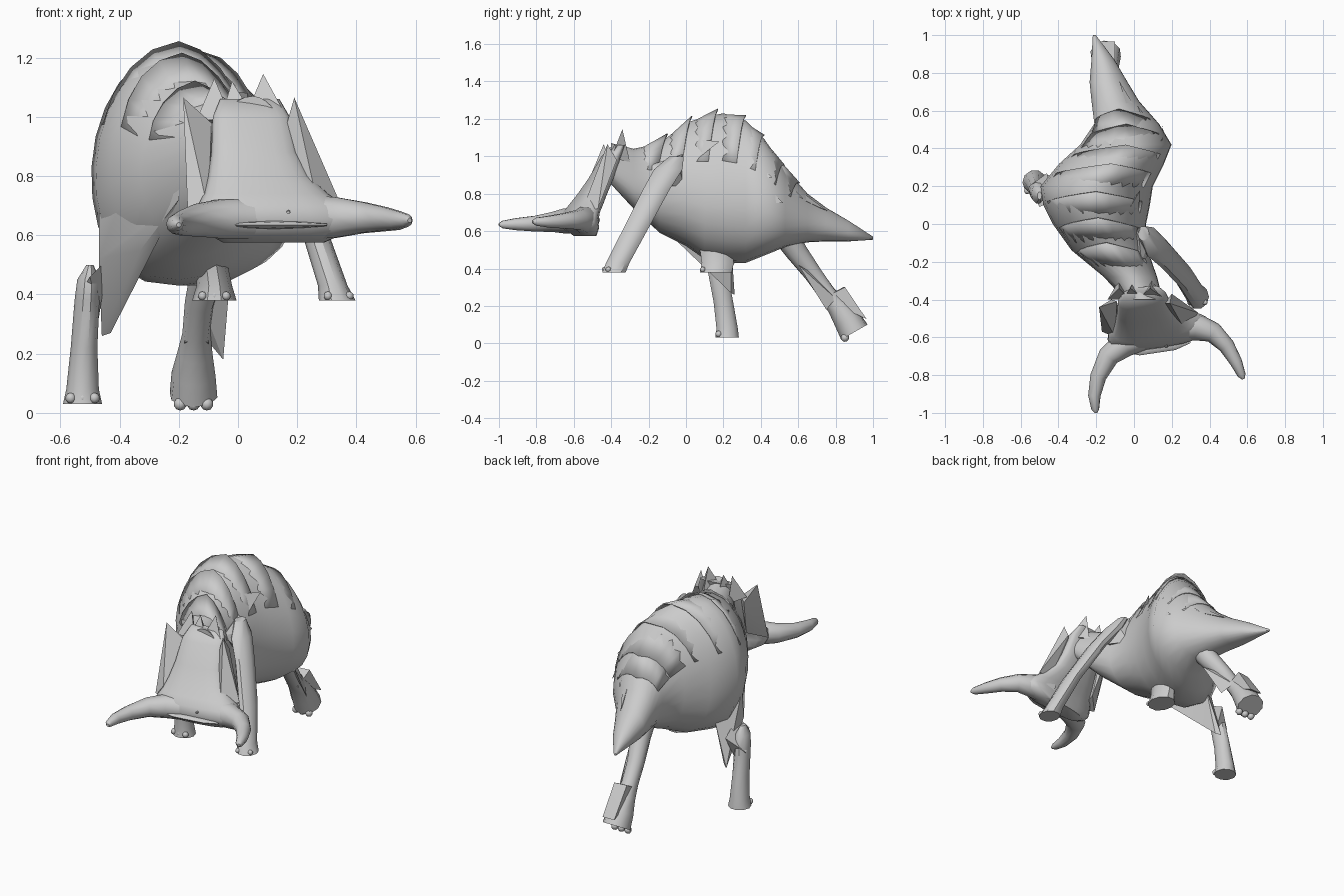
import bpy, bmesh, math
from mathutils import Vector

if "Cube" in bpy.data.objects:
    bpy.data.objects.remove(bpy.data.objects["Cube"])

grey = bpy.data.materials.new("hide_grey")
grey.use_nodes = True
grey.diffuse_color = (0.6, 0.6, 0.6, 1)
grey.node_tree.nodes["Principled BSDF"].inputs["Base Color"].default_value = (0.6, 0.6, 0.6, 1)


def finish(name, bm, angle=40):
    bmesh.ops.recalc_face_normals(bm, faces=bm.faces)
    mesh = bpy.data.meshes.new(name)
    bm.to_mesh(mesh)
    bm.free()
    mesh.materials.append(grey)
    ob = bpy.data.objects.new(name, mesh)
    bpy.context.collection.objects.link(ob)
    bpy.ops.object.select_all(action='DESELECT')
    ob.select_set(True)
    bpy.context.view_layer.objects.active = ob
    bpy.ops.object.shade_smooth_by_angle(angle=math.radians(angle))
    return ob


def skin(name, rings, angle=40):
    """Join closed rings of points into a capped skin."""
    bm = bmesh.new()
    loops = [[bm.verts.new(p) for p in r] for r in rings]
    n = len(loops[0])
    for a, b in zip(loops, loops[1:]):
        for i in range(n):
            j = (i + 1) % n
            bm.faces.new((a[i], a[j], b[j], b[i]))
    bm.faces.new(loops[0])
    bm.faces.new(loops[-1])
    return finish(name, bm, angle)


def circle(n):
    return [math.tau * i / n for i in range(n)]


def bent(value, power):
    return math.copysign(abs(value) ** power, value)


def loft(name, stations, across, depth, n=16, angle=40, power=1):
    """Stations are x, y, z, half width, half depth; a low power squares the section."""
    u, v = Vector(across), Vector(depth)
    return skin(name, [[Vector(s[:3]) + u * s[3] * bent(math.cos(t), power)
                        + v * s[4] * bent(math.sin(t), power) for t in circle(n)]
                       for s in stations], angle)


def tube(name, path, n=10):
    """Round limb along a path of x, y, z, radius."""
    pts = [Vector(p[:3]) for p in path]
    rings = []
    for i, p in enumerate(pts):
        d = (pts[min(i + 1, len(pts) - 1)] - pts[max(i - 1, 0)]).normalized()
        u = d.cross(Vector((0.1, 0, 1))).normalized()
        v = d.cross(u)
        rings.append([p + path[i][3] * (u * math.cos(t) + v * math.sin(t)) for t in circle(n)])
    return skin(name, rings)


def hull(name, points, angle=25):
    """Faceted solid wrapped around a few points."""
    bm = bmesh.new()
    for p in points:
        bm.verts.new(p)
    res = bmesh.ops.convex_hull(bm, input=bm.verts)
    bmesh.ops.delete(bm, geom=[g for g in res["geom_interior"] if isinstance(g, bmesh.types.BMVert)],
                     context='VERTS')
    return finish(name, bm, angle)


def toes(name, centre, step, radius):
    for k in (-1, 0, 1):
        bm = bmesh.new()
        bmesh.ops.create_uvsphere(bm, u_segments=8, v_segments=5, radius=radius)
        for v in bm.verts:
            v.co += Vector(centre) + Vector(step) * k
        finish(f"{name}_{k + 2}", bm)


# Trunk and tail: lopsided sections, full low on the right and sloping on the left
trunk = [(.05, -.4, .96, .1, .11), (-.02, -.28, .88, .14, .16), (-.13, -.14, .83, .2, .24),
         (-.185, .0, .85, .245, .33), (-.2, .1, .83, .28, .38), (-.2, .2, .83, .295, .4),
         (-.12, .32, .81, .275, .38), (-.045, .42, .78, .24, .31), (-.04, .53, .725, .17, .21),
         (-.1, .65, .67, .125, .13), (-.135, .75, .635, .1, .09), (-.165, .87, .6, .06, .055),
         (-.21, 1, .562, .008, .008)]


def rim(s, t, lift=1.0):
    c, h = math.cos(t), math.sin(t)
    x = c * (1 - .2 * h) if c > 0 else bent(c, .75 if h < 0 else .95) * (1 - .06 * h)
    return Vector((s[0] + s[3] * lift * x, s[1], s[2] + s[4] * lift * h))


def section(y):
    for a, b in zip(trunk, trunk[1:]):
        if a[1] <= y <= b[1]:
            f = (y - a[1]) / (b[1] - a[1])
            return [p + (q - p) * f for p, q in zip(a, b)]


skin("trunk", [[rim(s, t) for t in circle(24)] for s in trunk], 60)

# Overlapping back bands, each lifting toward a pointed rear edge
for k, tip in enumerate((-.1, .03, .17, .32, .42, .53, .61)):
    bm = bmesh.new()
    front, rear = [], []
    for i in range(9):
        t = math.radians(90 + 17 * (i - 4))
        peak = 1 - abs(i - 4) / 4
        front.append(bm.verts.new(rim(section(tip - .13), t, .99)))
        rear.append(bm.verts.new(rim(section(tip - .05 + .05 * peak), t, 1.005 + .075 * peak)))
    for i in range(8):
        bm.faces.new((front[i], front[i + 1], rear[i + 1], rear[i]))
    band = finish(f"back_band_{k + 1}", bm, 60)
    band.modifiers.new("thickness", 'SOLIDIFY').thickness = 0.006

# Loose flank scales lying along the side
for k, (y, turn) in enumerate(((.08, 35), (.36, 25), (.42, 5), (.53, 35), (.66, 50))):
    t = math.radians(turn)
    hull(f"flank_scale_{k + 1}", [rim(section(y + .1), t, 1.1), rim(section(y - .03), t + .2, .97),
                                  rim(section(y - .03), t - .2, .97), rim(section(y + .05), t, .95)])

# Head: shield-like face running down to a broad muzzle
loft("face", [(.04, -.36, 1.06, .1, .025), (.045, -.4, 1.0, .13, .045), (.055, -.455, .88, .145, .06),
              (.07, -.5, .8, .17, .07), (.095, -.535, .74, .21, .08), (.115, -.56, .7, .25, .085),
              (.13, -.57, .655, .27, .085), (.13, -.56, .615, .25, .08), (.12, -.54, .575, .17, .05)],
     (1, .16, 0), (-.16, 1, 0), 20, 60, .75)
loft("lower_lip", [(x, -.67 + .15 * x, .635, w, d) for x, w, d in
                   ((-.04, .005, .004), (.03, .03, .01), (.12, .03, .014), (.22, .03, .01), (.3, .005, .004))],
     (0, 1, 0), (0, 0, 1), 8)
for side, x in (("right", .08), ("left", .17)):
    tube(f"{side}_nostril", [(x, -.62, .68, .008), (x, -.655, .677, .006)], 8)

# Sweeping horns at the muzzle corners
tube("right_horn", [(.04, -.6, .655, .07), (-.05, -.635, .655, .07), (-.135, -.7, .65, .057),
                    (-.19, -.81, .64, .043), (-.21, -.91, .637, .033), (-.205, -.98, .635, .021),
                    (-.2, -1, .635, .008)])
tube("left_horn", [(.22, -.54, .66, .08), (.33, -.545, .66, .072), (.42, -.575, .66, .055),
                   (.49, -.645, .655, .043), (.54, -.73, .65, .033), (.57, -.8, .65, .022),
                   (.58, -.82, .65, .008)])

# Crest spikes and cheek blades
for side, tip, low, high in (("right", (-.08, -.34, 1.13), -.14, -.02),
                             ("middle", (-.02, -.34, 1.12), -.06, .06),
                             ("left", (.085, -.34, 1.145), .02, .17)):
    hull(f"crest_spike_{side}", [tip, (low, -.4, .99), (high, -.4, .99), (low / 2 + high / 2, -.3, .97)])
hull("right_cheek_blade", [(-.185, -.44, 1.065), (-.09, -.41, .98), (-.18, -.47, .97), (-.17, -.57, .68),
                           (-.1, -.6, .68), (-.08, -.48, .72), (-.12, -.4, .95)])
hull("left_cheek_blade", [(.19, -.42, 1.065), (.16, -.42, .96), (.2, -.37, .98), (.34, -.47, .72),
                          (.27, -.56, .7), (.25, -.48, .72)])

# Front legs
X, Y = (1, 0, 0), (0, 1, 0)
loft("left_front_leg", [(.335, -.385, .38, .062, .066), (.32, -.365, .43, .05, .066),
                        (.26, -.27, .61, .045, .07), (.16, -.16, .82, .045, .075),
                        (.09, -.095, .93, .05, .08), (.05, -.05, 1.0, .03, .04)], X, Y, 10)
hull("left_shoulder_plate", [(.1, -.04, .95), (.02, -.02, 1.01), (.12, -.13, .84), (-.02, -.16, .9),
                             (.03, -.01, .84), (.04, -.2, .95)])
toes("left_front_toe", (.34, -.425, .395), (.036, .01, 0), .015)
loft("right_front_leg", [(-.08, .16, .38, .075, .09), (-.08, .17, .43, .06, .09),
                         (-.09, .16, .5, .055, .09), (-.1, .14, .6, .06, .08)], X, Y, 10)
toes("right_front_toe", (-.08, .09, .395), (.04, 0, 0), .015)

# Right hind leg with its broad thigh lying along the flank
hull("right_thigh", [(-.34, -.11, .87), (-.19, -.245, .93), (-.2, -.23, .72), (-.33, -.05, .55),
                     (-.43, .24, .27), (-.46, .26, .26), (-.47, .1, .52), (-.47, .12, .7),
                     (-.36, .24, .55)])
loft("right_shin", [(-.525, .22, .03, .066, .066), (-.525, .22, .08, .055, .06),
                    (-.52, .2, .22, .045, .055), (-.51, .17, .38, .042, .055),
                    (-.505, .16, .45, .038, .055), (-.5, .15, .5, .012, .02)], X, Y, 10)
hull("right_knee_scale", [(-.5, .09, .46), (-.555, .2, .36), (-.46, .27, .45), (-.44, .12, .52),
                          (-.47, .2, .32)])
toes("right_hind_toe", (-.525, .175, .05), (.04, 0, 0), .018)

# Left hind leg, stretched backward
tube("left_hind_leg", [(-.08, .52, .6, .075), (-.1, .59, .49, .06), (-.13, .68, .37, .05),
                       (-.14, .755, .265, .048), (-.145, .81, .2, .06), (-.15, .86, .13, .075),
                       (-.15, .9, .06, .082)])
hull("left_heel", [(-.18, .84, .3), (-.1, .85, .3), (-.18, .965, .13), (-.1, .965, .13),
                   (-.18, .73, .24), (-.1, .73, .24)])
hull("left_shin_fin", [(-.05, .75, .18), (-.03, .6, .42), (-.12, .7, .36), (-.1, .8, .24)])
toes("left_hind_toe", (-.15, .85, .03), (.045, 0, 0), .022)
